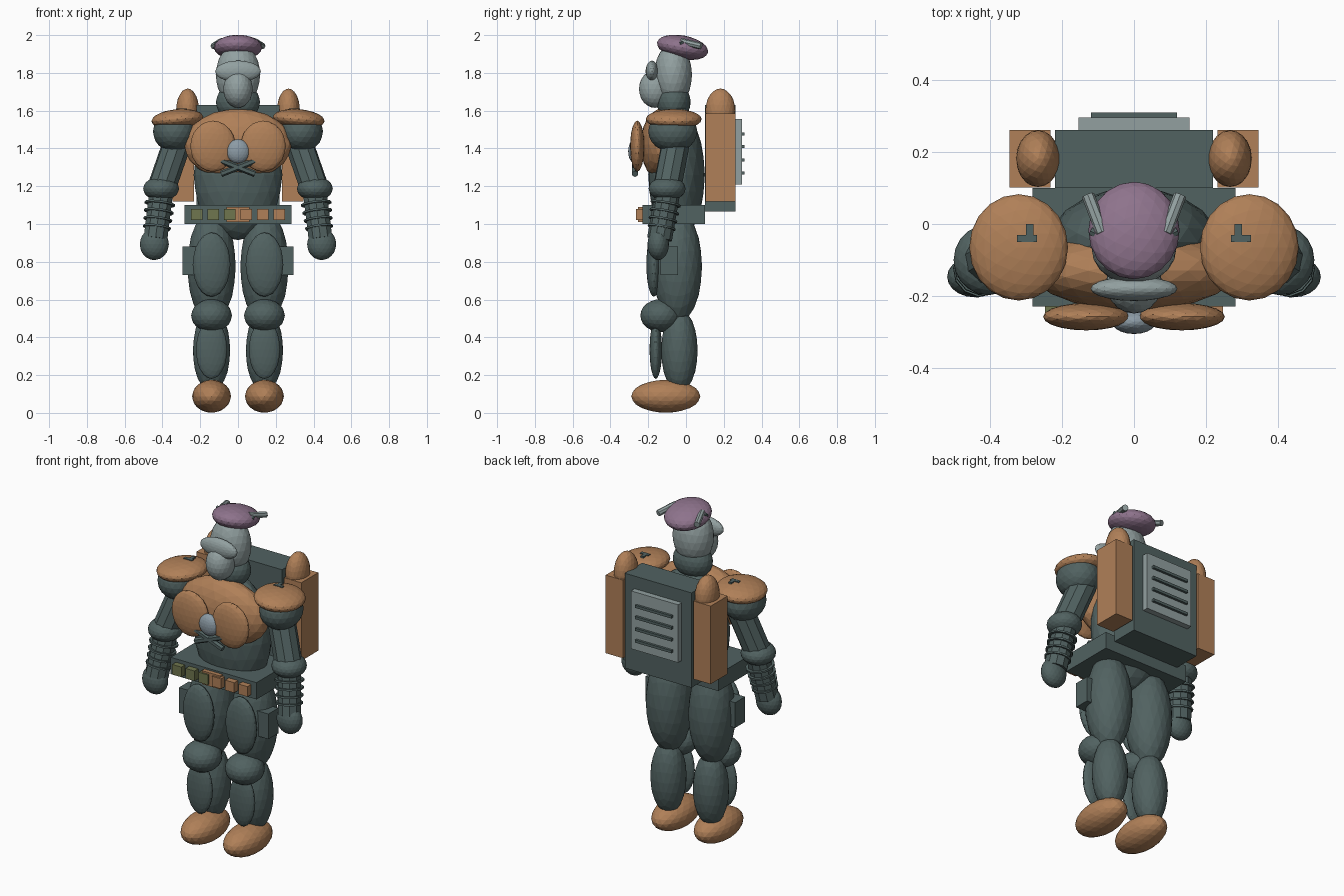
import bpy, math
from mathutils import Vector


def srgb(r, g, b):
    f = lambda c: c / 12.92 if c <= 0.04045 else ((c + 0.055) / 1.055) ** 2.4
    return (f(r / 255), f(g / 255), f(b / 255), 1)


def material(name, *rgb):
    m = bpy.data.materials.new(name)
    m.diffuse_color = srgb(*rgb)
    return m


SLATE = material("dark_slate", 81, 98, 97)
ORANGE = material("copper_orange", 176, 128, 88)
GREY = material("light_grey", 146, 160, 160)
PURPLE = material("dusty_purple", 142, 115, 140)
OLIVE = material("olive", 112, 118, 78)
BLUE = material("blue_grey", 140, 155, 165)


def finish(name, mat):
    ob = bpy.context.object
    ob.name = name
    ob.data.materials.append(mat)
    return ob


def ball(name, loc, radii, mat, rot=(0, 0, 0), sub=3):
    bpy.ops.mesh.primitive_ico_sphere_add(subdivisions=sub, radius=1, location=loc, rotation=rot)
    bpy.context.object.scale = radii
    return finish(name, mat)


def box(name, x, y, z, mat):
    """Box from (min, max) ranges."""
    bpy.ops.mesh.primitive_cube_add(size=1, location=[(a + b) / 2 for a, b in (x, y, z)])
    bpy.context.object.scale = [b - a for a, b in (x, y, z)]
    return finish(name, mat)


def rod(name, a, b, r, mat, sides=8):
    """Cylinder between two points."""
    a, b = Vector(a), Vector(b)
    d = b - a
    bpy.ops.mesh.primitive_cylinder_add(vertices=sides, radius=r, depth=d.length, location=(a + b) / 2,
                                        rotation=d.to_track_quat('Z', 'Y').to_euler())
    return finish(name, mat)


# Torso, chest armour and belt
ball("torso", (0, -0.05, 1.26), (0.235, 0.15, 0.345), SLATE)
ball("chest_plate", (0, -0.13, 1.42), (0.285, 0.11, 0.19), ORANGE)
ball("chest_gem", (0, -0.272, 1.385), (0.062, 0.034, 0.064), BLUE)
box("belt", (-0.283, 0.283), (-0.23, 0.10), (1.0, 1.1), SLATE)
box("buckle", (-0.06, 0.06), (-0.255, -0.22), (1.01, 1.09), ORANGE)
for i in range(6):
    x = -0.218 + i * 0.0872
    box("belt_pouch", (x - 0.03, x + 0.03), (-0.265, -0.22), (1.02, 1.08), OLIVE if i < 3 else ORANGE)

# Head and beret
ball("neck", (0, -0.065, 1.645), (0.117, 0.09, 0.10), SLATE)
ball("head", (0, -0.068, 1.79), (0.118, 0.10, 0.165), GREY)
ball("mask", (0, -0.165, 1.715), (0.078, 0.084, 0.10), GREY)
ball("visor", (0, -0.18, 1.808), (0.121, 0.034, 0.057), GREY)
ball("beret", (0, -0.018, 1.935), (0.127, 0.138, 0.063), PURPLE, (math.radians(-11), 0, 0))

# Backpack with vent plate and slats
box("backpack", (-0.22, 0.22), (0.10, 0.262), (1.065, 1.63), SLATE)
box("vent_plate", (-0.155, 0.155), (0.26, 0.296), (1.21, 1.555), GREY)
for z in (1.27, 1.34, 1.41, 1.477):
    box("vent_slat", (-0.12, 0.12), (0.294, 0.31), (z - 0.008, z + 0.008), SLATE)

# Everything that exists on both sides
for s in (-1, 1):
    def P(x, y, z):
        return (s * x, y, z)

    # Chest: rounded plate and one crossed bar
    ball("breast_plate", P(0.133, -0.258, 1.412), (0.12, 0.038, 0.135), ORANGE)
    rod("crossed_bar", P(-0.09, -0.27, 1.335), P(0.09, -0.27, 1.265), 0.017, SLATE, 6)

    # Head-side antenna stubs
    rod("antenna", P(0.088, -0.025, 1.967), P(0.128, 0.08, 1.942), 0.018, GREY)
    rod("antenna_base", P(0.08, -0.04, 1.962), P(0.12, -0.02, 1.955), 0.012, SLATE, 6)

    # Side tanks on the backpack
    x = sorted((s * 0.232, s * 0.346))
    box("side_tank", x, (0.102, 0.262), (1.12, 1.585), ORANGE)
    ball("tank_cap", P(0.267, 0.182, 1.60), (0.061, 0.079, 0.117), ORANGE)

    # Shoulder and arm
    ball("shoulder", P(0.335, -0.07, 1.49), (0.115, 0.13, 0.11), SLATE)
    ball("shoulder_pad", P(0.321, -0.065, 1.555), (0.138, 0.148, 0.053), ORANGE, (0, s * math.radians(5), 0))
    box("pad_badge", sorted((s * 0.27, s * 0.325)), (-0.05, -0.03), (1.58, 1.612), SLATE)
    box("pad_badge_stem", sorted((s * 0.28, s * 0.30)), (-0.04, 0.0), (1.58, 1.612), SLATE)
    rod("upper_arm", P(0.315, -0.05, 1.45), P(0.405, -0.10, 1.19), 0.076, SLATE, 10)
    ball("elbow", P(0.407, -0.10, 1.187), (0.095, 0.098, 0.064), SLATE)
    top, end = Vector(P(0.405, -0.095, 1.18)), Vector(P(0.437, -0.14, 0.92))
    rod("forearm", top, end, 0.066, SLATE, 10)
    for t in (0.28, 0.44, 0.60, 0.76):
        rod("forearm_ring", top.lerp(end, t - 0.02), top.lerp(end, t + 0.02), 0.085 - 0.014 * t, SLATE, 12)
    ball("hand", P(0.443, -0.147, 0.893), (0.077, 0.057, 0.084), SLATE)

    # Leg
    ball("thigh", P(0.14, -0.045, 0.775), (0.128, 0.13, 0.30), SLATE)
    ball("thigh_guard", P(0.14, -0.17, 0.785), (0.10, 0.04, 0.17), SLATE)
    box("hip_holster", sorted((s * 0.22, s * 0.295)), (-0.135, -0.042), (0.73, 0.88), SLATE)
    ball("knee", P(0.14, -0.135, 0.515), (0.108, 0.107, 0.087), SLATE)
    ball("shin", P(0.14, -0.035, 0.33), (0.099, 0.097, 0.22), SLATE)
    ball("shin_guard", P(0.14, -0.16, 0.335), (0.083, 0.033, 0.155), SLATE)
    ball("boot", P(0.14, -0.107, 0.088), (0.103, 0.183, 0.087), ORANGE)
